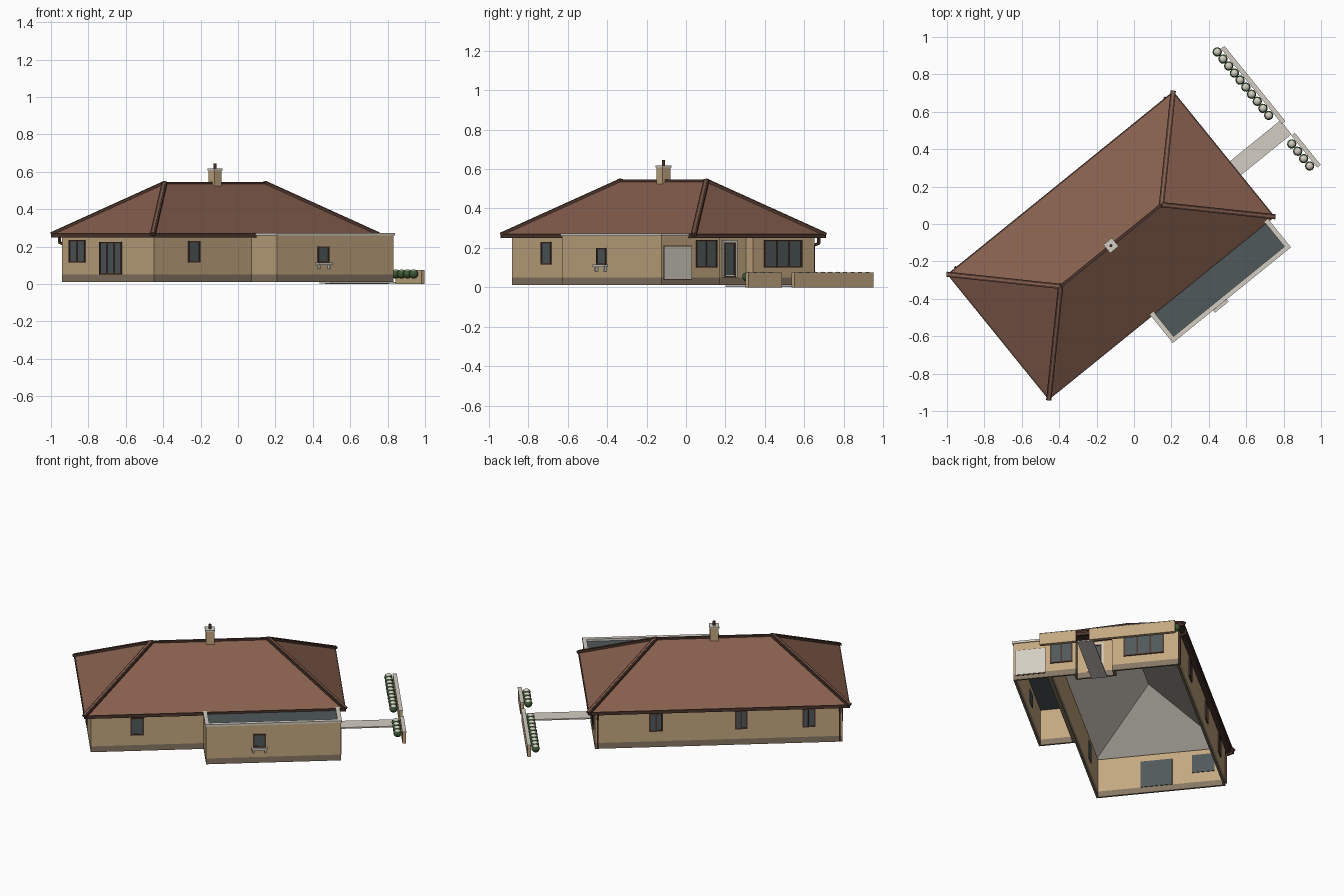
import bpy, bmesh, math
from mathutils import Vector, Matrix

cube = bpy.data.objects.get("Cube")
if cube:
    bpy.data.objects.remove(cube)

# The house is built along its own axes, then turned as a whole
PLACE = Matrix.Translation((-0.123, -0.115, 0)) @ Matrix.Rotation(math.radians(39), 4, 'Z')
HU, HV, GV = 0.736, 0.39, 0.607       # house half sizes, garage outer side
EU, EV, RU = 0.778, 0.432, 0.347      # eave half sizes, half ridge
EAVE, RIDGE, BASE, PLINTH = 0.265, 0.54, 0.012, 0.05


def material(name, rgb):
    lin = [((c / 255 + 0.055) / 1.055) ** 2.4 for c in rgb] + [1]
    m = bpy.data.materials.new(name)
    m.use_nodes = True
    m.diffuse_color = lin
    m.node_tree.nodes["Principled BSDF"].inputs["Base Color"].default_value = lin
    return m


WALL = material("tan wall", (196, 168, 128))
STONE = material("plinth brown", (134, 119, 99))
ROOF = material("roof brown", (134, 95, 77))
TRIM = material("dark trim", (76, 53, 45))
PALE = material("pale grey", (211, 206, 194))
SLATE = material("slate glass", (80, 89, 91))
GREEN = material("hedge green", (62, 88, 54))


def finish(name, bm, mats):
    mesh = bpy.data.meshes.new(name)
    bm.to_mesh(mesh)
    bm.free()
    for m in mats:
        mesh.materials.append(m)
    ob = bpy.data.objects.new(name, mesh)
    ob.matrix_world = PLACE
    bpy.context.collection.objects.link(ob)
    return ob


def boxes(name, parts):
    """One object from (low corner, high corner, material) boxes."""
    bm, mats = bmesh.new(), []
    for lo, hi, mat in parts:
        if mat not in mats:
            mats.append(mat)
        lo, hi = Vector(lo), Vector(hi)
        size = Matrix.Diagonal([abs(c) for c in hi - lo]).to_4x4()
        made = bmesh.ops.create_cube(bm, size=1, matrix=Matrix.Translation((lo + hi) / 2) @ size)
        for f in {f for v in made["verts"] for f in v.link_faces}:
            f.material_index = mats.index(mat)
    return finish(name, bm, mats)


def walls(name, outline, top):
    """Thin closed wall ring (counter-clockwise outline) with a plinth band."""
    bm = bmesh.new()
    rows = [[bm.verts.new((u, v, z)) for u, v in outline] for z in (BASE, PLINTH, top)]
    n = len(outline)
    for band in range(2):
        for i in range(n):
            j = (i + 1) % n
            f = bm.faces.new((rows[band][i], rows[band][j], rows[band + 1][j], rows[band + 1][i]))
            f.material_index = band
    solid = finish(name, bm, [STONE, WALL]).modifiers.new("thickness", 'SOLIDIFY')
    solid.thickness, solid.offset, solid.use_even_offset = 0.012, -1, True


def on_wall(axis, plane, a0, a1, z0, z1, d0, d1, mat):
    """Box on a wall; d is the distance out from the wall plane."""
    s = 1 if plane > 0 else -1
    p, q = plane + s * d0, plane + s * d1
    if axis == "u":
        lo, hi = (p, a0, z0), (q, a1, z1)
    else:
        lo, hi = (a0, p, z0), (a1, q, z1)
    return lo, hi, mat


def window(name, axis, plane, a0, a1, z0, z1, panes=1, frame=TRIM, w=0.008):
    parts = [on_wall(axis, plane, a0, a1, z0, z1, -0.016, 0.003, SLATE)]
    for i in range(panes + 1):
        a = a0 + (a1 - a0 - w) * i / panes
        parts.append(on_wall(axis, plane, a, a + w, z0, z1, 0, 0.007, frame))
    for z in (z0, z1 - w):
        parts.append(on_wall(axis, plane, a0, a1, z, z + w, 0, 0.006, frame))
    return boxes(name, parts)


def beam(name, a, b, width, height, mat):
    a, b = Vector(a), Vector(b)
    m = (Matrix.Translation((a + b) / 2) @ (b - a).to_track_quat('X', 'Z').to_matrix().to_4x4()
         @ Matrix.Diagonal(((b - a).length, width, height, 1)))
    bm = bmesh.new()
    bmesh.ops.create_cube(bm, size=1, matrix=m)
    return finish(name, bm, [mat])


# House walls with a recessed porch, and the garage walls
PORCH = HU - 0.056
walls("house_walls", [(-HU, -HV), (HU, -HV), (HU, -0.229), (PORCH, -0.229),
                      (PORCH, -0.01), (HU, -0.01), (HU, HV), (-HU, HV)], 0.268)
walls("garage_walls", [(-0.065, -GV), (HU, -GV), (HU, -HV), (-0.065, -HV)], 0.264)

# Hipped roof with pale lining
bm = bmesh.new()
c = [bm.verts.new((u * EU, v * EV, EAVE)) for u, v in ((-1, -1), (1, -1), (1, 1), (-1, 1))]
r = [bm.verts.new((u * RU, 0, RIDGE)) for u in (-1, 1)]
for f in ((c[0], c[1], r[1], r[0]), (c[1], c[2], r[1]), (c[2], c[3], r[0], r[1]), (c[3], c[0], r[0])):
    bm.faces.new(f)
roof = finish("main_roof", bm, [ROOF, PALE])
solid = roof.modifiers.new("lining", 'SOLIDIFY')
solid.thickness, solid.offset, solid.material_offset = 0.01, -1, 1

# Hip and ridge caps
for su in (-1, 1):
    for sv in (-1, 1):
        low, high = (su * EU, sv * EV, EAVE + 0.002), (su * RU, 0, RIDGE + 0.002)
        beam("hip_cap", low, high, 0.028, 0.014, TRIM)
        up = Vector((0, 0, 0.003))
        beam("hip_tile", Vector(low) + up, Vector(high) + up, 0.01, 0.014, ROOF)
beam("ridge_cap", (-RU, 0, RIDGE), (RU, 0, RIDGE), 0.016, 0.012, TRIM)

# Fascia boards and soffit around the eaves
eaves = []
for s in (-1, 1):
    eaves += [((-EU, s * EV, 0.25), (EU, s * (EV - 0.012), 0.27), TRIM),
              ((s * EU, -EV, 0.25), (s * (EU - 0.012), EV, 0.27), TRIM),
              ((-EU, s * EV, 0.255), (EU, s * HV, 0.259), TRIM),
              ((s * EU, -EV, 0.255), (s * HU, EV, 0.259), TRIM)]
eaves.append(((PORCH, -0.229, 0.255), (HU, -0.01, 0.259), TRIM))
boxes("eaves", eaves)

# Flat garage roof inside a pale coping
boxes("garage_roof", [((-0.06, -GV + 0.005, 0.25), (HU - 0.005, -HV, 0.257), SLATE)])
G0, G1, GO, W = -0.071, HU + 0.006, -GV - 0.006, 0.025
boxes("garage_coping", [((G0, GO, 0.26), (G1, GO + W, 0.274), PALE),
                        ((G0, GO, 0.26), (G0 + W, -HV, 0.274), PALE),
                        ((G1 - W, GO, 0.26), (G1, -HV, 0.274), PALE)])

# Chimney with cap and flue
boxes("chimney", [((-0.025, -0.025, 0.51), (0.025, 0.025, 0.61), WALL),
                  ((-0.029, -0.029, 0.608), (0.029, 0.029, 0.617), PALE)])
bm = bmesh.new()
bmesh.ops.create_cone(bm, cap_ends=True, segments=12, radius1=0.008, radius2=0.008, depth=0.04,
                      matrix=Matrix.Translation((0, 0, 0.625)))
finish("chimney_flue", bm, [TRIM])

# Windows on all sides
window("end_window", "u", -HU, 0.19, 0.326, 0.115, 0.235, 2)
window("patio_door", "u", -HU, -0.12, 0.07, 0.05, 0.225, 3)
window("side_window", "v", -HV, -0.5, -0.42, 0.115, 0.23)
window("garage_window", "v", -GV, 0.214, 0.291, 0.115, 0.2)
window("small_entrance_window", "u", HU, -0.384, -0.248, 0.1, 0.24, 2)
window("large_entrance_window", "u", HU, 0.06, 0.305, 0.1, 0.24, 3)
for a0, a1 in ((0.331, 0.414), (-0.17, -0.098), (-0.575, -0.498)):
    window("back_window", "v", HV, a0, a1, 0.115, 0.235, 2)

# Sill with two brackets under the garage window
boxes("window_sill", [on_wall("v", -GV, 0.205, 0.3, 0.103, 0.115, 0, 0.022, PALE)]
      + [on_wall("v", -GV, a, a + 0.01, 0.08, 0.104, 0, 0.015, PALE) for a in (0.212, 0.283)])

# Front door and garage door
window("front_door", "u", PORCH, -0.168, -0.072, 0.05, 0.24, 1, PALE, 0.012)
window("front_door_leaf", "u", PORCH + 0.002, -0.156, -0.084, 0.05, 0.228, 1, TRIM)
boxes("garage_door", [on_wall("u", HU, -0.596, -0.412, 0.038, 0.212, -0.014, 0.002, TRIM),
                      on_wall("u", HU, -0.592, -0.416, 0.042, 0.208, -0.016, 0.006, PALE)])

# Downpipes at both ends of the back wall
for s in (-1, 1):
    u = s * 0.72
    beam("pipe_outlet", (u, 0.432, 0.255), (u, 0.432, 0.222), 0.012, 0.012, TRIM)
    beam("pipe_elbow", (u, 0.434, 0.224), (u, 0.396, 0.212), 0.012, 0.012, TRIM)
    beam("downpipe", (u, 0.397, 0.216), (u, 0.397, 0.02), 0.01, 0.01, TRIM)

# Path and garden walls
boxes("path", [((PORCH, -0.145, 0.002), (1.125, -0.05, 0.01), PALE)])
for v0, v1 in ((-0.07, 0.448), (-0.37, -0.15)):
    boxes("garden_wall", [((1.12, v0, 0), (1.142, v1, 0.072), WALL),
                          ((1.119, v0, 0.072), (1.143, v1, 0.076), PALE)])

# Clipped round bushes with pale tops
for count, first, last in ((10, 0.447, 0.01), (4, -0.186, -0.338)):
    bm = bmesh.new()
    for i in range(count):
        v = first + (last - first) * i / (count - 1)
        bmesh.ops.create_uvsphere(bm, u_segments=12, v_segments=8, radius=0.025,
                                  matrix=Matrix.Translation((1.093, v, 0.054)))
    bm.normal_update()
    for f in bm.faces:
        f.smooth = True
        f.material_index = int(f.normal.z > 0.75)
    finish("bush_row", bm, [GREEN, PALE])
